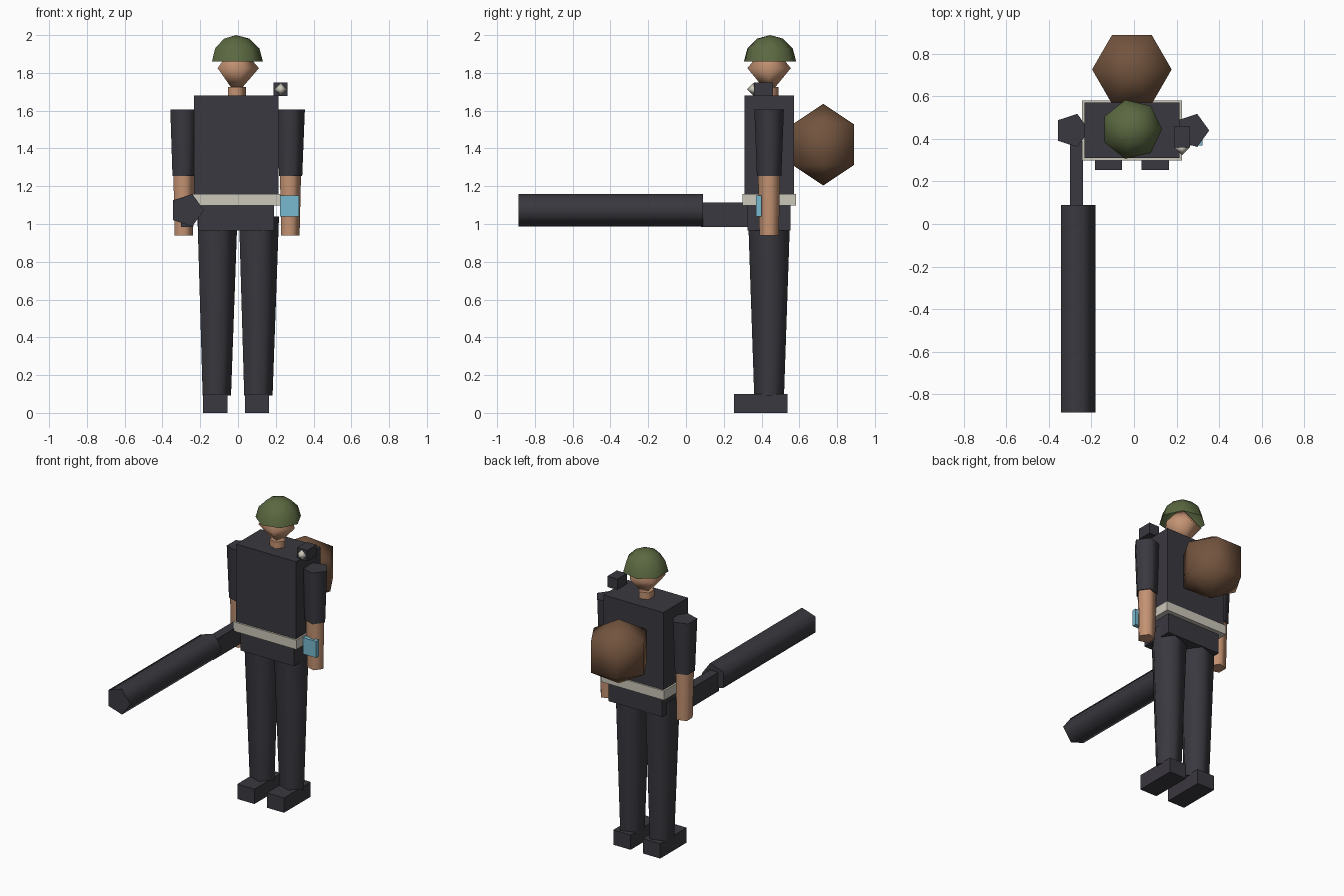
import bpy
import bmesh
from math import sin, cos, pi, radians
from mathutils import Matrix, Vector

if "Cube" in bpy.data.objects:
    bpy.data.objects.remove(bpy.data.objects["Cube"], do_unlink=True)


def material(name, rgb):
    mat = bpy.data.materials.new(name)
    mat.use_nodes = True
    mat.diffuse_color = (*rgb, 1)
    mat.node_tree.nodes["Principled BSDF"].inputs["Base Color"].default_value = (*rgb, 1)
    return mat


DARK = material("charcoal", (0.042, 0.040, 0.050))
SKIN = material("skin", (0.55, 0.29, 0.17))
OLIVE = material("olive green", (0.105, 0.14, 0.053))
BROWN = material("brown", (0.17, 0.088, 0.048))
CREAM = material("cream", (0.60, 0.57, 0.49))
BLUE = material("light blue", (0.19, 0.49, 0.64))

MID_X, MID_Y = -0.01, 0.44  # centre line of the body


def finish(name, bm, mat, smooth_angle=None):
    bmesh.ops.recalc_face_normals(bm, faces=bm.faces)
    mesh = bpy.data.meshes.new(name)
    bm.to_mesh(mesh)
    bm.free()
    mesh.materials.append(mat)
    obj = bpy.data.objects.new(name, mesh)
    bpy.context.collection.objects.link(obj)
    if smooth_angle:
        bpy.ops.object.select_all(action='DESELECT')
        obj.select_set(True)
        bpy.context.view_layer.objects.active = obj
        bpy.ops.object.shade_smooth_by_angle(angle=radians(smooth_angle))
    return obj


def box(name, mat, x, y, z):
    """Box from (min, max) pairs."""
    bm = bmesh.new()
    bmesh.ops.create_cube(bm, size=1)
    for v in bm.verts:
        v.co = Vector([a + (b - a) * (c + 0.5) for c, (a, b) in zip(v.co, (x, y, z))])
    return finish(name, bm, mat)


def lathe(name, mat, centre, profile, sides, angle=80, cap=True, turn=None):
    """Low-poly turned solid; profile is (radius, height), first corner on +x."""
    bm = bmesh.new()
    rings = []
    for r, h in profile:
        count = sides if r > 1e-5 else 1
        rings.append([bm.verts.new((r * cos(2 * pi * i / sides),
                                    r * sin(2 * pi * i / sides), h))
                      for i in range(count)])
    for low, high in zip(rings, rings[1:]):
        for i in range(sides):
            j = (i + 1) % sides
            corners = [low[i % len(low)], low[j % len(low)],
                       high[j % len(high)], high[i % len(high)]]
            bm.faces.new(list(dict.fromkeys(corners)))
    if cap:
        for ring in (rings[0], rings[-1]):
            if len(ring) > 1:
                bm.faces.new(ring)
    matrix = Matrix.Translation(centre) @ (turn or Matrix.Identity(4))
    bmesh.ops.transform(bm, matrix=matrix, verts=bm.verts)
    return finish(name, bm, mat, angle)


def ball(radius, rings, height=None, start=-90):
    """Sphere profile from a starting latitude up to the pole."""
    height = height or radius
    lats = [radians(start + (90 - start) * i / rings) for i in range(rings + 1)]
    return [(radius * cos(a), height * sin(a)) for a in lats]


# Trunk
box("torso", DARK, (-0.232, 0.214), (0.31, 0.572), (1.10, 1.68))
box("pelvis", DARK, (-0.21, 0.19), (0.325, 0.553), (0.965, 1.12))
box("belt", CREAM, (-0.245, 0.225), (0.298, 0.582), (1.097, 1.16))

# Limbs, one set for each side
for side, s in (("right", -1), ("left", 1)):
    leg_x, arm_x = MID_X + s * 0.11, MID_X + s * 0.282
    box(side + "_boot", DARK, (leg_x - 0.064, leg_x + 0.064), (0.255, 0.537), (0, 0.1))
    lathe(side + "_leg", DARK, (leg_x, MID_Y, 0), [(0.083, 0.092), (0.117, 1.04)], 5)
    lathe(side + "_upper_arm", DARK, (arm_x, MID_Y, 0), [(0.068, 1.255), (0.082, 1.605)], 5)
    lathe(side + "_forearm", SKIN, (arm_x, MID_Y, 0), [(0.054, 0.94), (0.062, 1.28)], 5)

# Head, neck and helmet
lathe("neck", SKIN, (MID_X, MID_Y, 0), [(0.052, 1.66), (0.052, 1.725)], 5)
lathe("head", SKIN, (MID_X, MID_Y, 1.825), ball(0.121, 2, 0.14), 5, 180)
lathe("helmet", OLIVE, (MID_X, 0.445, 1.86), ball(0.142, 3, 0.14, start=0), 7, 180, cap=False)

# Backpack
lathe("backpack", BROWN, (MID_X, 0.727, 1.42), ball(0.216, 3), 6, 180)

# Shoulder lamp
box("lamp_body", DARK, (0.188, 0.263), (0.36, 0.46), (1.677, 1.75))
lathe("lamp_lens", CREAM, (0.226, 0.357, 1.713), ball(0.034, 2), 4, 180)

# Wrist screen
box("wrist_screen", BLUE, (0.223, 0.322), (0.37, 0.40), (1.04, 1.15))

# Held weapon pointing forward
lathe("weapon_barrel", DARK, (-0.27, 0, 1.073), [(0.09, -0.09), (0.09, 0.887)], 5,
      turn=Matrix.Rotation(pi / 2, 4, 'X'))
box("weapon_stock", DARK, (-0.302, -0.24), (0.08, 0.42), (0.985, 1.113))
